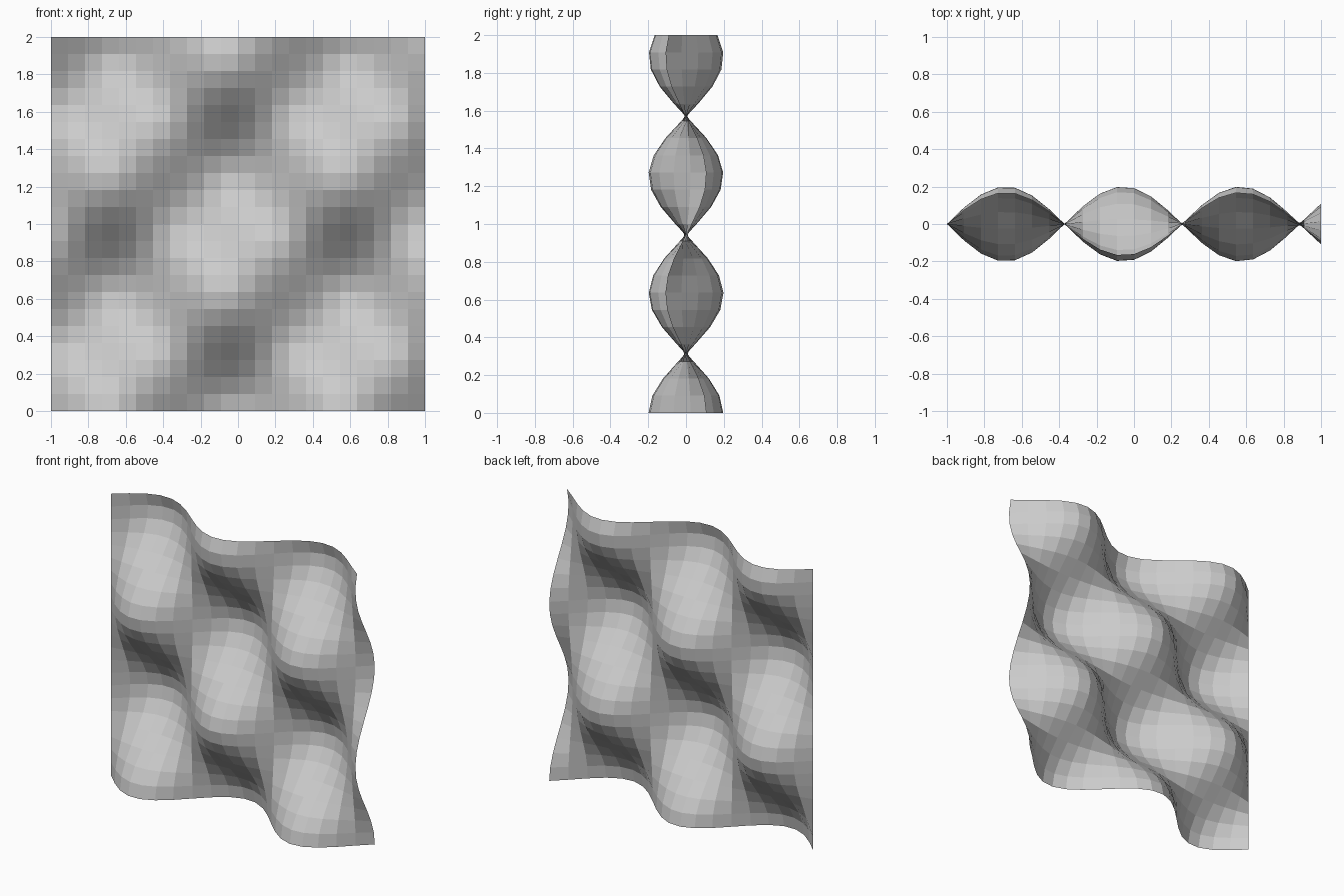
import bpy
import bmesh
from math import sin, cos

if "Cube" in bpy.data.objects:
    bpy.data.objects.remove(bpy.data.objects["Cube"])

CELLS = 22        # grid divisions per side
AMPLITUDE = 0.2   # wave height
FREQUENCY = 5     # radians per unit

# Flat square grid, raised into an egg-crate wave standing upright
bm = bmesh.new()
bmesh.ops.create_grid(bm, x_segments=CELLS, y_segments=CELLS, size=1)
for v in bm.verts:
    x, z = v.co.x, v.co.y + 1
    v.co = (x, -AMPLITUDE * sin(FREQUENCY * (x + 1)) * cos(FREQUENCY * z), z)

mesh = bpy.data.meshes.new("wave_panel")
bm.to_mesh(mesh)
bm.free()

# Flat-shaded, open single-sheet panel
panel = bpy.data.objects.new("wave_panel", mesh)
bpy.context.collection.objects.link(panel)
